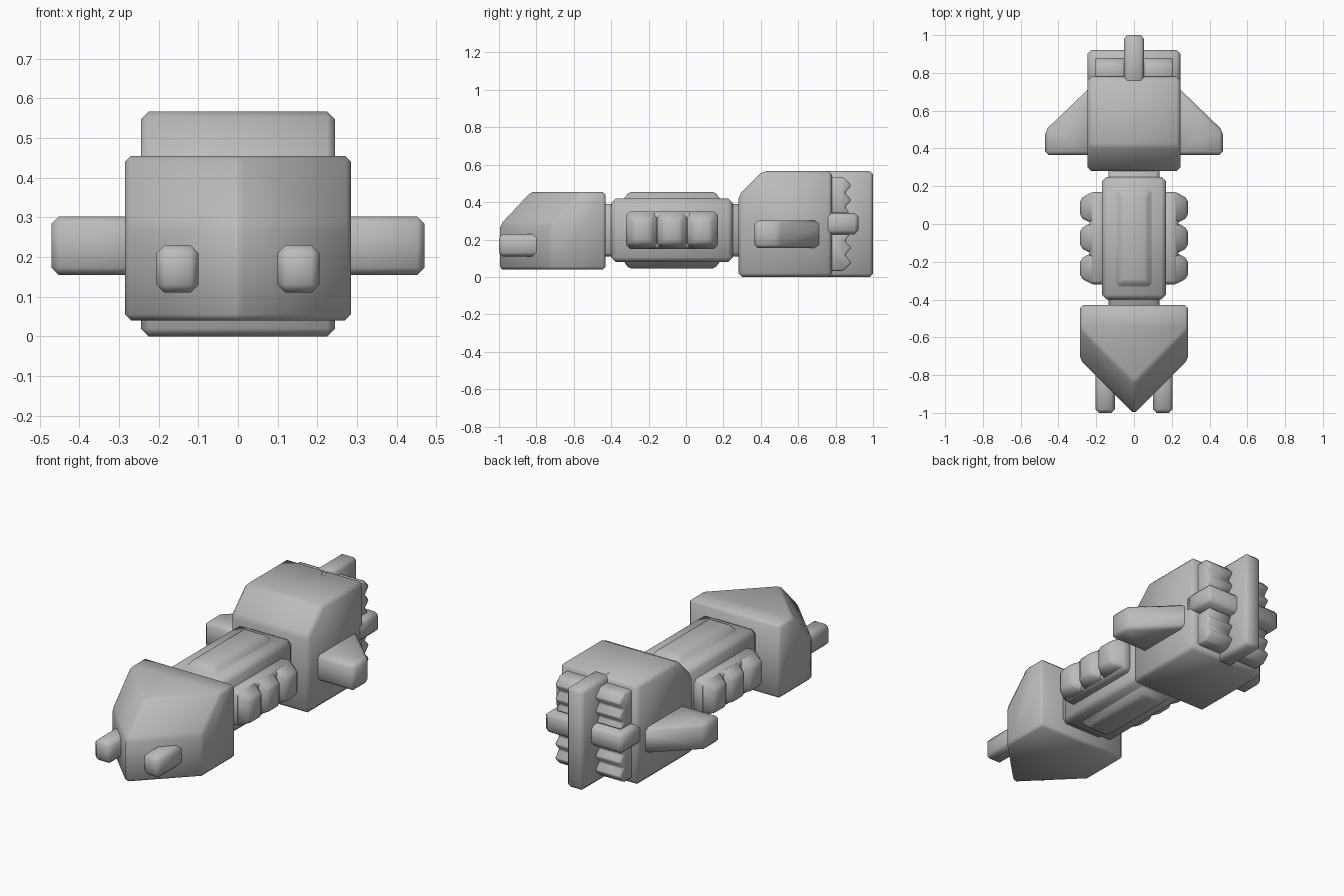
import bpy
import bmesh
from math import radians
from mathutils import Vector

default = bpy.data.objects.get("Cube")
if default:
    bpy.data.objects.remove(default, do_unlink=True)

grey = bpy.data.materials.new("hull grey")
grey.use_nodes = True
grey.diffuse_color = (0.5, 0.5, 0.5, 1)
grey.node_tree.nodes["Principled BSDF"].inputs["Base Color"].default_value = (0.5, 0.5, 0.5, 1)


def finish(name, bm, bevel, mirrored):
    """Bevel the part, shade it smooth and mirror it if it is a pair."""
    bmesh.ops.dissolve_limit(bm, angle_limit=radians(1), verts=bm.verts[:], edges=bm.edges[:])
    bmesh.ops.recalc_face_normals(bm, faces=bm.faces[:])
    if bevel:
        bmesh.ops.bevel(bm, geom=bm.edges[:], offset=bevel, segments=1,
                        profile=0.5, affect='EDGES', clamp_overlap=True)
    mesh = bpy.data.meshes.new(name)
    bm.to_mesh(mesh)
    bm.free()
    mesh.materials.append(grey)
    obj = bpy.data.objects.new(name, mesh)
    bpy.context.collection.objects.link(obj)
    bpy.ops.object.select_all(action='DESELECT')
    obj.select_set(True)
    bpy.context.view_layer.objects.active = obj
    bpy.ops.object.shade_smooth_by_angle(angle=radians(50))
    if mirrored:
        obj.modifiers.new("mirror", 'MIRROR')
    return obj


def prism(name, outline, axis, low, high, bevel=0.02, mirrored=False):
    """Extrude a flat outline along x (0) or z (2)."""
    bm = bmesh.new()
    place = lambda p, h: (h, *p) if axis == 0 else (*p, h)
    face = bm.faces.new([bm.verts.new(place(p, low)) for p in outline])
    out = bmesh.ops.extrude_face_region(bm, geom=[face])
    verts = [v for v in out["geom"] if isinstance(v, bmesh.types.BMVert)]
    shift = Vector(place((0, 0), high - low))
    bmesh.ops.translate(bm, verts=verts, vec=shift)
    return finish(name, bm, bevel, mirrored)


def hull(name, points, bevel=0.02, mirrored=False):
    bm = bmesh.new()
    for p in points:
        bm.verts.new(p)
    bmesh.ops.convex_hull(bm, input=bm.verts[:])
    return finish(name, bm, bevel, mirrored)


def box(name, xs, ys, zs, bevel=0.02, mirrored=False):
    return hull(name, [(x, y, z) for x in xs for y in ys for z in zs], bevel, mirrored)


# Wedge-shaped nose with a sloped upper front
nose = []
for z, tip, shoulder, back in ((0.04, -1.005, -0.72, -0.43),
                               (0.28, -1.005, -0.72, -0.43),
                               (0.455, -0.84, -0.555, -0.43)):
    nose += [(0, tip, z)]
    nose += [(s * 0.285, y, z) for s in (-1, 1) for y in (shoulder, back)]
hull("nose", nose, 0.015)
box("nose_prong", (0.1, 0.205), (-1, -0.7), (0.11, 0.23), 0.02, True)

# Middle body with narrow necks at both ends
box("neck", (-0.135, 0.135), (-0.46, 0.32), (0.11, 0.39), 0.02)
box("middle_body", (-0.17, 0.17), (-0.4, 0.25), (0.08, 0.42), 0.025)
for name, base, outer in (("top_ridge", 0.40, 0.455), ("bottom_ridge", 0.10, 0.045)):
    points = [(x, y, base) for x in (-0.11, 0.11) for y in (-0.345, 0.195)]
    points += [(x, y, outer) for x in (-0.065, 0.065) for y in (-0.305, 0.155)]
    hull(name, points, 0.012)

# Three side pods on each flank
box("pod_base", (0.14, 0.235), (-0.32, 0.17), (0.15, 0.35), 0.02, True)
for i, y in enumerate((-0.235, -0.075, 0.085)):
    points = [(0.21, y + a, z) for a in (-0.09, 0.09) for z in (0.15, 0.35)]
    points += [(0.285, y + a, z) for a in (-0.05, 0.05) for z in (0.18, 0.31)]
    hull(f"pod_{i + 1}", points, 0.015, True)

# Rear body with a sloped upper front, and its side wings
rear = ((0.28, 0), (0.78, 0), (0.78, 0.567), (0.41, 0.567), (0.28, 0.437))
prism("rear_body", rear, 0, -0.245, 0.245, 0.02)
wing = ((0.2, 0.365), (0.47, 0.365), (0.47, 0.495), (0.2, 0.755))
prism("wing", wing, 2, 0.155, 0.302, 0.018, True)

# Tail: upright fin, cross bar and toothed blocks
box("tail_fin", (-0.053, 0.053), (0.7, 1), (0, 0.567), 0.018)
box("tail_bar", (-0.245, 0.245), (0.72, 0.922), (0.228, 0.342), 0.02)
teeth = [(0.74, 0.535), (0.84, 0.535), (0.885, 0.49), (0.85, 0.45),
         (0.885, 0.41), (0.85, 0.375), (0.875, 0.34), (0.74, 0.34)]
prism("upper_teeth", teeth, 0, 0.03, 0.205, 0.008, True)
prism("lower_teeth", [(y, 0.567 - z) for y, z in teeth], 0, 0.03, 0.205, 0.008, True)
